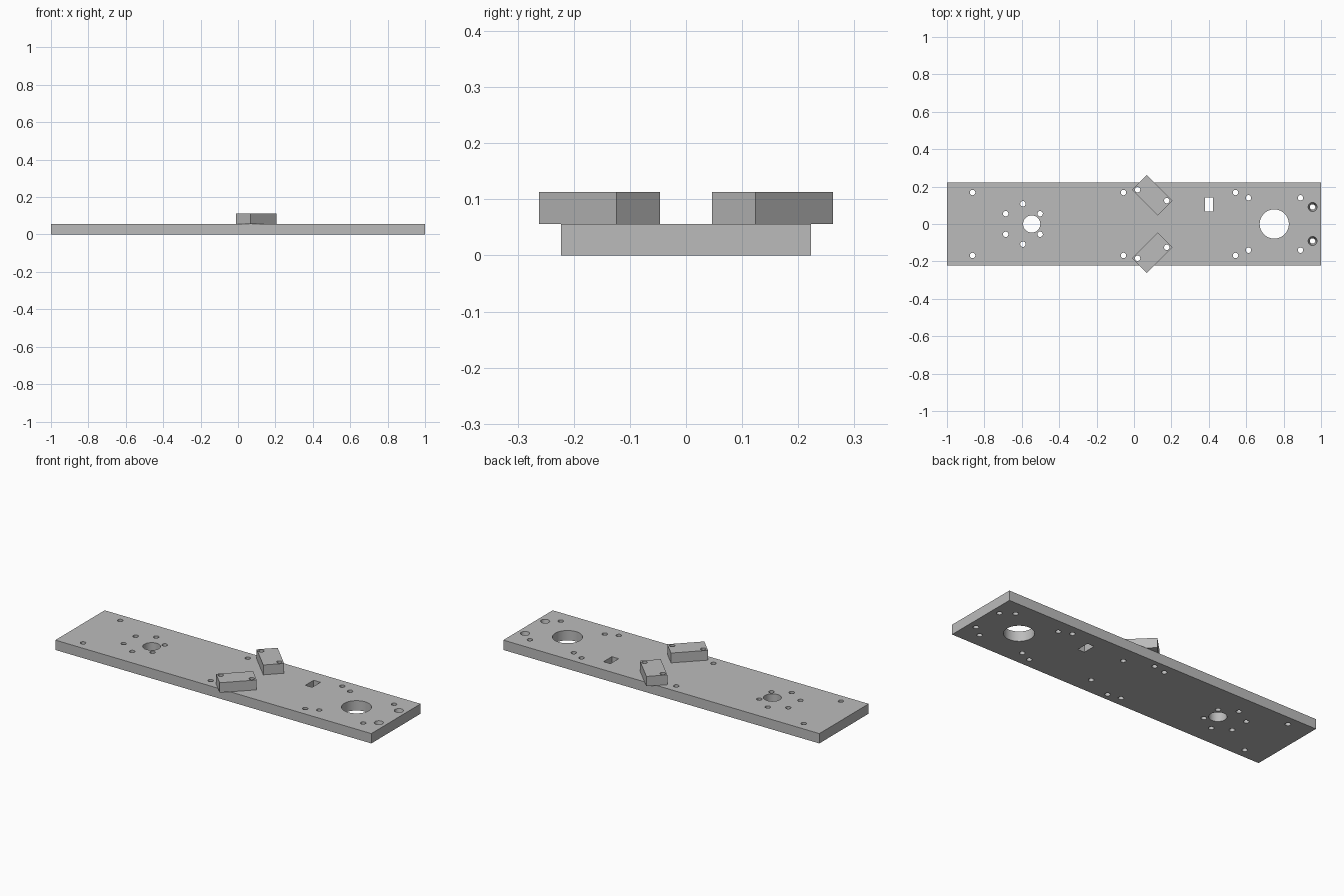
import bpy, bmesh, math
from mathutils import Matrix, Vector

default = bpy.data.objects.get("Cube")
if default:
    bpy.data.objects.remove(default, do_unlink=True)

THICK = 0.0563      # plate and block thickness
HALF_W = 0.223      # half width of the plate
SMALL = 0.0145      # screw hole radius

grey = bpy.data.materials.new("plain_grey")
grey.use_nodes = True
colour = (0.5, 0.5, 0.5, 1)
grey.diffuse_color = colour
grey.node_tree.nodes["Principled BSDF"].inputs["Base Color"].default_value = colour


def add_box(bm, centre, size, angle=0):
    m = (Matrix.Translation(centre) @ Matrix.Rotation(angle, 4, 'Z')
         @ Matrix.Diagonal((*size, 1)))
    bmesh.ops.create_cube(bm, size=1, matrix=m)


def add_hole(bm, x, y, bottom, top=None, segments=24):
    """Through cutter; the end radii hold at the plate's two faces."""
    top = top or bottom
    slope = (top - bottom) / THICK
    extra = 0.01 if slope else 0.1
    bmesh.ops.create_cone(
        bm, cap_ends=True, segments=segments, depth=THICK + 2 * extra,
        radius1=bottom - slope * extra, radius2=top + slope * extra,
        matrix=Matrix.Translation((x, y, THICK / 2)))


def make(name, bm):
    mesh = bpy.data.meshes.new(name)
    bm.to_mesh(mesh)
    bm.free()
    mesh.materials.append(grey)
    obj = bpy.data.objects.new(name, mesh)
    bpy.context.collection.objects.link(obj)
    return obj


def cut(obj, cutter):
    mod = obj.modifiers.new("holes", 'BOOLEAN')
    mod.operation = 'DIFFERENCE'
    mod.solver = 'EXACT'
    mod.object = cutter
    bpy.ops.object.select_all(action='DESELECT')
    obj.select_set(True)
    bpy.context.view_layer.objects.active = obj
    bpy.ops.object.modifier_apply(modifier=mod.name)
    bpy.ops.object.shade_smooth_by_angle(angle=math.radians(35))


# Screw holes, each mirrored across the long axis
plate_holes = [(-0.863, 0.168), (-0.056, 0.168), (0.543, 0.168),
               (0.612, 0.14), (0.89, 0.14),
               (-0.594, 0.108), (-0.686, 0.055), (-0.502, 0.055)]
block_holes = [(0.019, 0.183), (0.175, 0.125)]

cutter_bm = bmesh.new()
for side in (1, -1):
    for x, y in plate_holes + block_holes:
        add_hole(cutter_bm, x, y * side, SMALL)
    # Tapered holes at the right end
    add_hole(cutter_bm, 0.955, 0.091 * side, SMALL, 0.024)
# Large round openings and rectangular slot
add_hole(cutter_bm, 0.75, 0, 0.078, segments=64)
add_hole(cutter_bm, -0.547, 0, 0.046, segments=48)
add_box(cutter_bm, (0.401, 0.104, THICK / 2), (0.043, 0.075, 0.2))
cutter = make("hole_cutter", cutter_bm)
cutter.hide_render = True

# Base plate
bm = bmesh.new()
add_box(bm, (0, 0, THICK / 2), (2, 2 * HALF_W, THICK))
cut(make("base_plate", bm), cutter)

# Two angled guide blocks
for name, side in (("back_guide_block", 1), ("front_guide_block", -1)):
    bm = bmesh.new()
    add_box(bm, Vector((0.0975, 0.154 * side, THICK * 1.5)),
            (0.195, 0.11, THICK), -side * math.pi / 4)
    hole_bm = bmesh.new()
    for x, y in block_holes:
        add_hole(hole_bm, x, y * side, SMALL)
    block_cutter = make("block_cutter", hole_bm)
    cut(make(name, bm), block_cutter)
    bpy.data.objects.remove(block_cutter, do_unlink=True)

bpy.data.objects.remove(cutter, do_unlink=True)
